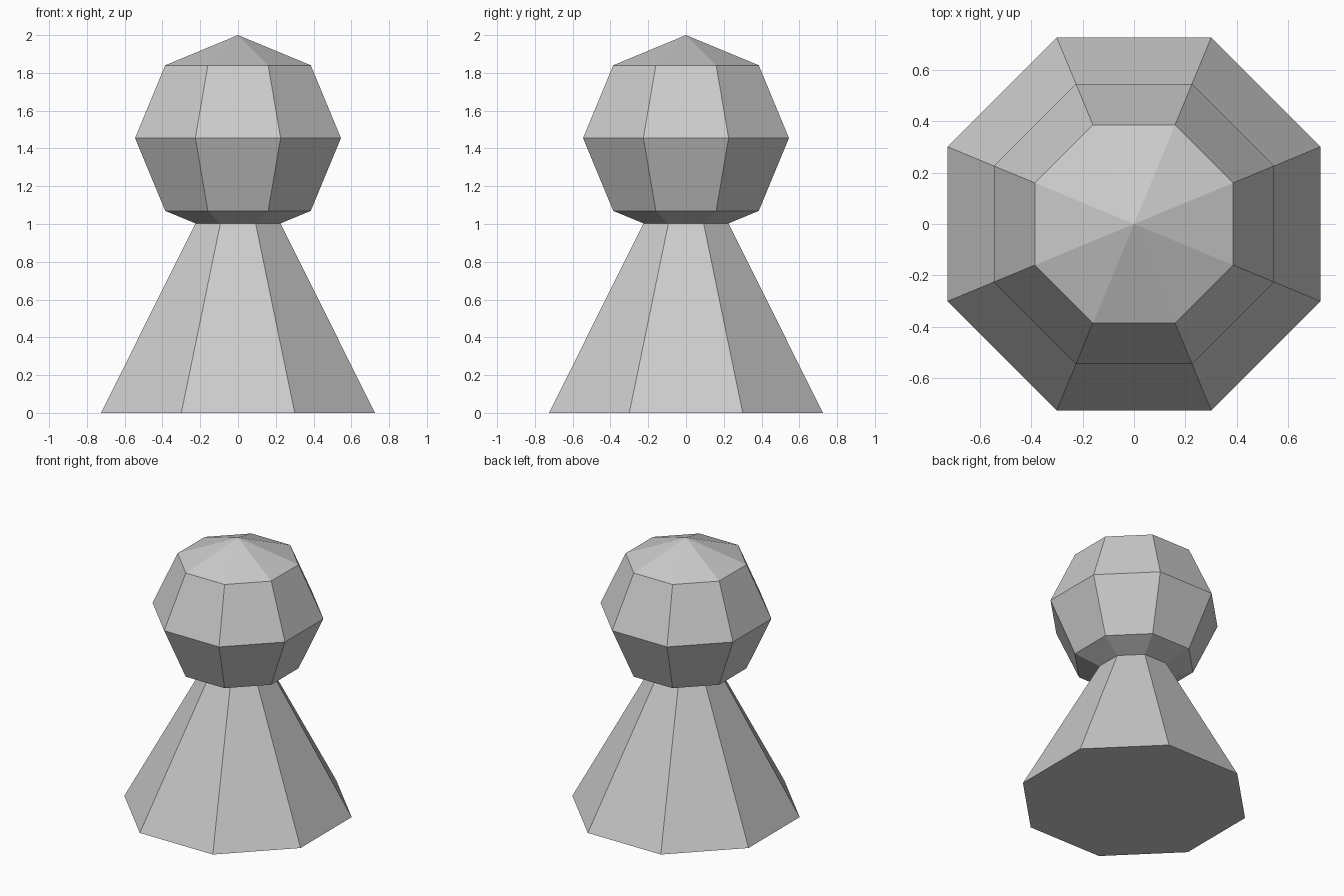
import bpy
from math import pi, cos

if "Cube" in bpy.data.objects:
    bpy.data.objects.remove(bpy.data.objects["Cube"], do_unlink=True)

SIDES = 8
TURN = pi / SIDES        # puts a flat side at the front
FLAT = cos(TURN)         # flat radius / corner radius
HEAD_R = 0.545
HEAD_Z = 2 - HEAD_R

grey = bpy.data.materials.new("light grey")
grey.use_nodes = True
colour = (0.6, 0.6, 0.6, 1)
grey.diffuse_color = colour
grey.node_tree.nodes["Principled BSDF"].inputs["Base Color"].default_value = colour


def finish(name):
    """Name, turn, flat shade and colour the newest object."""
    ob = bpy.context.object
    ob.name = name
    ob.rotation_euler.z = TURN
    ob.data.materials.clear()
    ob.data.materials.append(grey)
    bpy.ops.object.transform_apply(location=False, rotation=True, scale=True)
    bpy.ops.object.shade_flat()
    return ob


# Tapered body, its tip reaching the middle of the head
bpy.ops.mesh.primitive_cone_add(vertices=SIDES, radius1=0.725 / FLAT, radius2=0,
                                depth=HEAD_Z, location=(0, 0, HEAD_Z / 2))
finish("body")

# Faceted round head
bpy.ops.mesh.primitive_uv_sphere_add(segments=SIDES, ring_count=4, radius=HEAD_R,
                                     location=(0, 0, HEAD_Z))
bpy.context.object.scale = (1 / FLAT, 1 / FLAT, 1)
finish("head")
